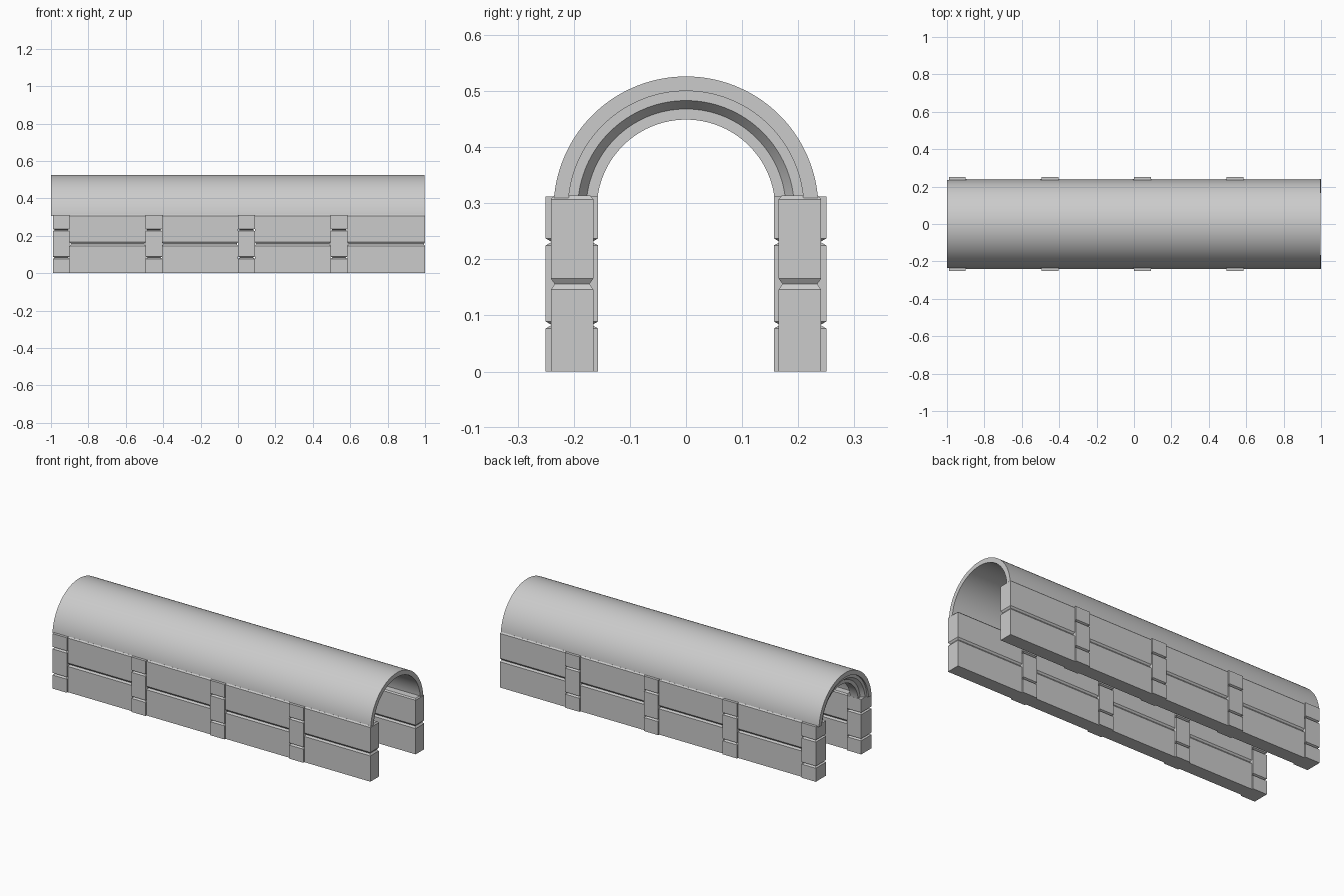
import bpy, bmesh, math

if "Cube" in bpy.data.objects:
    bpy.data.objects.remove(bpy.data.objects["Cube"])

CENTRE_Z, FOOT_Z = 0.29, 0.307
PITCH, PILLAR_W, START = 0.495, 0.09, -0.99


def finish(name, bm, smooth=False):
    bmesh.ops.recalc_face_normals(bm, faces=bm.faces)
    mesh = bpy.data.meshes.new(name)
    bm.to_mesh(mesh)
    bm.free()
    ob = bpy.data.objects.new(name, mesh)
    bpy.context.collection.objects.link(ob)
    if smooth:
        bpy.ops.object.select_all(action='DESELECT')
        ob.select_set(True)
        bpy.context.view_layer.objects.active = ob
        bpy.ops.object.shade_smooth_by_angle(angle=math.radians(25))


def grooved_block(name, x0, x1, y0, y1, levels):
    """Box built from stacked rings; each level is (z, inset)."""
    bm = bmesh.new()
    rings = []
    for z, i in levels:
        rings.append([bm.verts.new(p) for p in (
            (x0 + i, y0 + i, z), (x1 - i, y0 + i, z),
            (x1 - i, y1 - i, z), (x0 + i, y1 - i, z))])
    for a, b in zip(rings, rings[1:]):
        for k in range(4):
            n = (k + 1) % 4
            bm.faces.new((a[k], a[n], b[n], b[k]))
    bm.faces.new(rings[0])
    bm.faces.new(rings[-1])
    finish(name, bm)


def arch(name, profile, segments=64):
    """Sweep a closed (x, radius) section over the tunnel."""
    bm = bmesh.new()
    rings = []
    for s in range(segments + 1):
        ring = []
        for x, r in profile:
            low = math.asin((FOOT_Z - CENTRE_Z) / r)
            t = low + (math.pi - 2 * low) * s / segments
            ring.append(bm.verts.new((x, r * math.cos(t), CENTRE_Z + r * math.sin(t))))
        rings.append(ring)
    count = len(profile)
    for a, b in zip(rings, rings[1:]):
        for k in range(count):
            n = (k + 1) % count
            bm.faces.new((a[k], a[n], b[n], b[k]))
    bm.faces.new(rings[0])
    bm.faces.new(rings[-1])
    finish(name, bm, True)


def v_groove(z, half, depth):
    return [(z - half, 0), (z, depth), (z + half, 0)]


pillar_levels = ([(0, 0)] + v_groove(0.083, 0.006, 0.011)
                 + v_groove(0.231, 0.006, 0.011) + [(0.312, 0)])
wall_levels = ([(0, 0)] + v_groove(0.156, 0.010, 0.007)
               + [(0.307, 0), (0.314, 0.006)])

# Vault shell along the full length
arch("vault_shell", [(-1, 0.236), (0.998, 0.236), (0.998, 0.210), (-1, 0.210)])

for i in range(4):
    x0 = START + i * PITCH
    x1 = x0 + PILLAR_W
    # Stepped rib under the vault, above each pillar pair
    arch(f"rib_{i}", [(x0, 0.215), (x1, 0.215), (x1, 0.193), (x1 - 0.02, 0.178),
                      (x1 - 0.02, 0.159), (x0 + 0.02, 0.159),
                      (x0 + 0.02, 0.178), (x0, 0.193)])
    end = 1.0 if i == 3 else x0 + PITCH
    for side, label in ((-1, "front"), (1, "back")):
        # Pillars of three stacked stones
        ya, yb = sorted((side * 0.157, side * 0.25))
        grooved_block(f"{label}_pillar_{i}", x0, x1, ya, yb, pillar_levels)
        # Wall panels of two stacked stones
        ya, yb = sorted((side * 0.165, side * 0.241))
        grooved_block(f"{label}_wall_{i}", x1, end, ya, yb, wall_levels)
